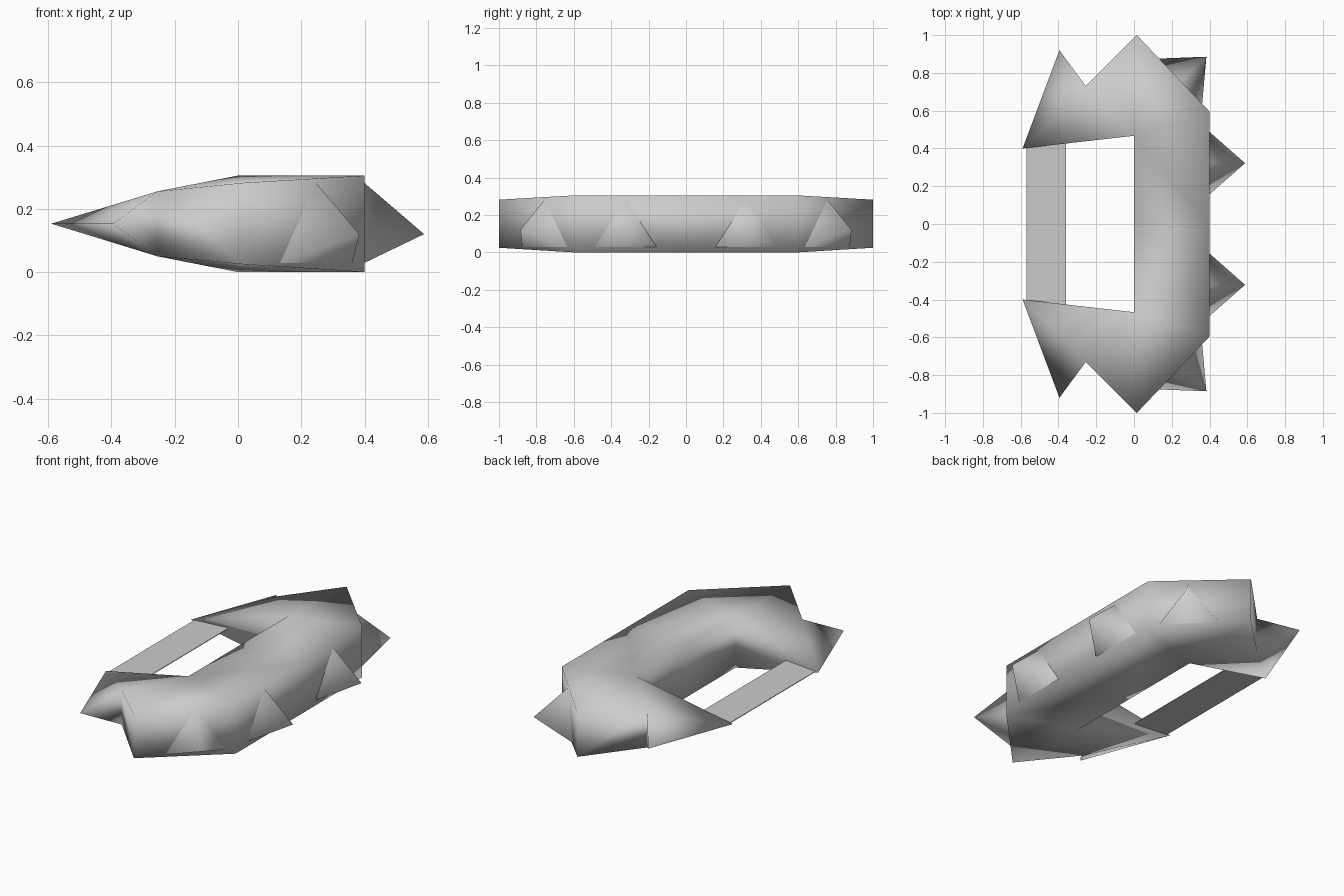
import bpy, bmesh, math
from mathutils import Vector

cube = bpy.data.objects.get("Cube")
if cube:
    bpy.data.objects.remove(cube, do_unlink=True)

grey = bpy.data.materials.new("plain grey")
grey.use_nodes = True
GREY = (0.6, 0.6, 0.6, 1)
grey.diffuse_color = GREY
grey.node_tree.nodes["Principled BSDF"].inputs["Base Color"].default_value = GREY


def finish(name, bm, mirror=True):
    """Turn a bmesh into an object, mirrored front to back if wanted."""
    mesh = bpy.data.meshes.new(name)
    bm.to_mesh(mesh)
    bm.free()
    mesh.materials.append(grey)
    obj = bpy.data.objects.new(name, mesh)
    bpy.context.collection.objects.link(obj)
    if mirror:
        mod = obj.modifiers.new("mirror", 'MIRROR')
        mod.use_axis = (False, True, False)
        mod.use_clip = True
    return obj


# Body: half outline as x, y, bottom z, top z; the prong narrows to a knife edge
outline = [(0.4, 0, 0, 0.305), (0.4, 0.595, 0, 0.305), (0.015, 1, 0.025, 0.282),
           (-0.255, 0.73, 0.05, 0.255), (-0.395, 0.92, 0.153, 0.153),
           (-0.59, 0.4, 0.153, 0.153), (0, 0.467, 0, 0.305), (0, 0, 0, 0.305)]
NOTCH = 3
bm = bmesh.new()
low, high = [], []
for x, y, z0, z1 in outline:
    low.append(bm.verts.new((x, y, z0)))
    high.append(low[-1] if z0 == z1 else bm.verts.new((x, y, z1)))
for ids in [(0, 1, 6, 7), (1, 2, 6), (2, 3, 6), (3, 5, 6), (3, 4, 5)]:
    bm.faces.new([high[i] for i in ids])
    bm.faces.new([low[i] for i in reversed(ids)])
for i in range(len(outline) - 1):
    ring = list(dict.fromkeys((low[i], low[i + 1], high[i + 1], high[i])))
    if len(ring) > 2:
        bm.faces.new(ring)
for f in bm.faces:
    f.smooth = True
for e in bm.edges:
    in_notch = set(e.verts) == {low[NOTCH], high[NOTCH]}
    e.smooth = in_notch or e.calc_face_angle(0) < math.radians(30)
finish("body", bm)


# Spikes: three-sided points standing on the outer walls
def spike(name, x, y, angle):
    out = Vector((math.cos(angle), math.sin(angle), 0))
    side = Vector((-out.y, out.x, 0))
    base = Vector((x, y, 0))
    up = Vector((0, 0, 1))
    bm = bmesh.new()
    foot = base - out * 0.003
    a, b, c, tip = [bm.verts.new(p) for p in (
        foot - side * 0.168 + up * 0.028, foot + side * 0.168 + up * 0.028,
        foot + up * 0.284, base + out * 0.188 + up * 0.12)]
    for tri in ((a, b, tip), (b, c, tip), (c, a, tip)):
        bm.faces.new(tri).smooth = True
    finish(name, bm)


spike("side_spikes", 0.4, 0.322, 0)
spike("corner_spikes", 0.247, 0.756, math.atan2(0.385, 0.405))

# Grip bar: thin flat plate joining the two prongs
bm = bmesh.new()
bmesh.ops.create_cube(bm, size=1)
bar = finish("grip_bar", bm, mirror=False)
bar.location = (-0.465, 0, 0.153)
bar.scale = (0.21, 0.85, 0.004)
